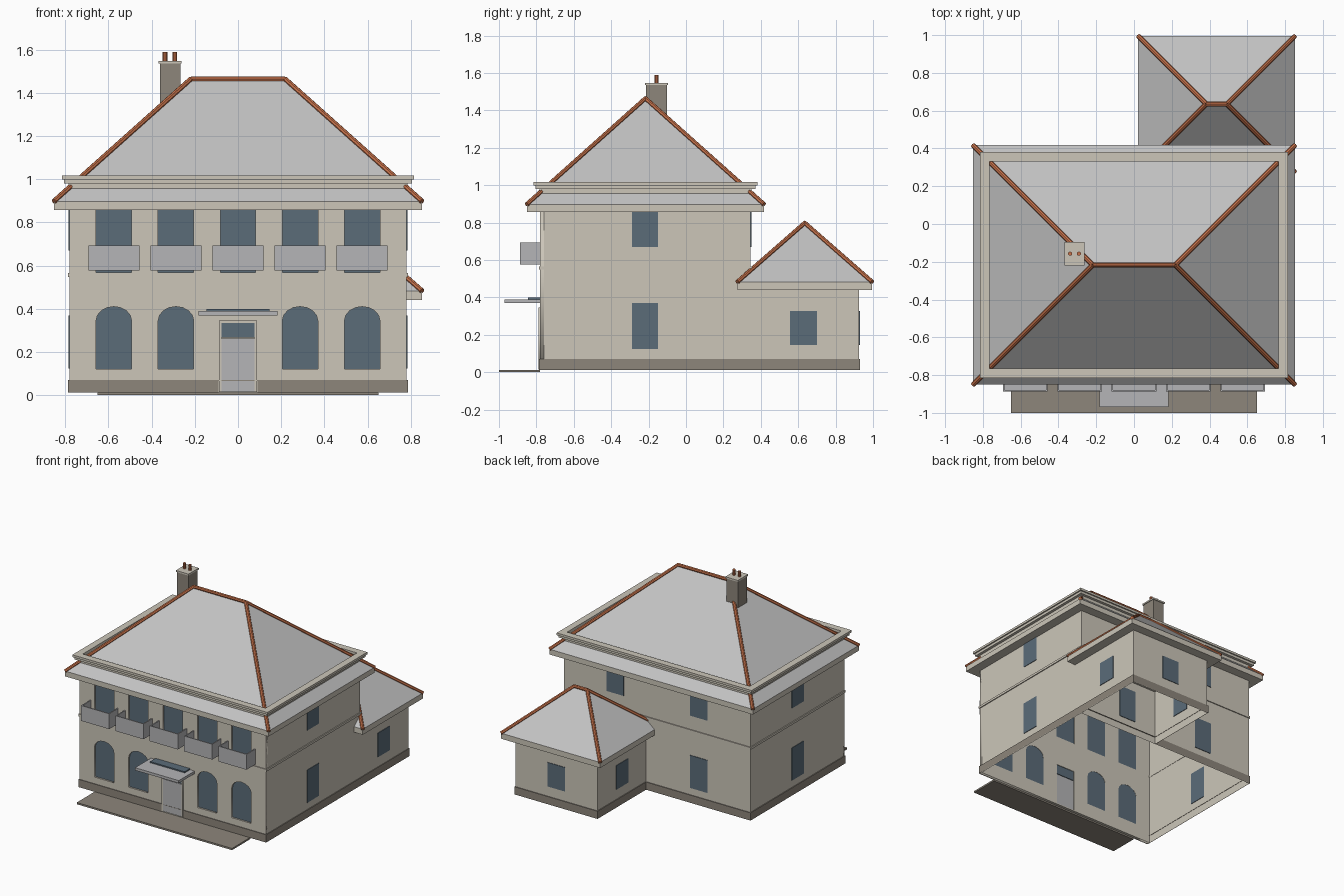
import bpy, bmesh, math
from mathutils import Vector

if "Cube" in bpy.data.objects:
    bpy.data.objects.remove(bpy.data.objects["Cube"])


def material(name, r, g, b):
    m = bpy.data.materials.new(name)
    m.diffuse_color = [((c / 255 + 0.055) / 1.055) ** 2.4 for c in (r, g, b)] + [1]
    m.use_nodes = True
    m.node_tree.nodes["Principled BSDF"].inputs["Base Color"].default_value = m.diffuse_color
    return m


CREAM = material("cream_render", 204, 198, 185)
STONE = material("brown_stone", 141, 134, 123)
SLATE = material("grey_slate", 195, 195, 195)
METAL = material("grey_paint", 181, 181, 183)
GLASS = material("blue_glass", 91, 108, 121)
CLAY = material("terracotta", 197, 113, 74)

CY = -0.217           # main house centre in y
BACK = 0.345          # back wall of the main house
AX, AY = 0.437, 0.635  # annex centre


def add(name, bm, mat):
    me = bpy.data.meshes.new(name)
    bmesh.ops.recalc_face_normals(bm, faces=bm.faces)
    bm.to_mesh(me)
    bm.free()
    me.materials.append(mat)
    ob = bpy.data.objects.new(name, me)
    bpy.context.collection.objects.link(ob)
    return ob


def put_box(bm, x0, x1, y0, y1, z0, z1):
    vs = bmesh.ops.create_cube(bm, size=1)["verts"]
    for v in vs:
        v.co = Vector((x1 if v.co.x > 0 else x0, y1 if v.co.y > 0 else y0,
                       z1 if v.co.z > 0 else z0))


def box(name, mat, *dims):
    bm = bmesh.new()
    put_box(bm, *dims)
    return add(name, bm, mat)


def strip(name, mat, path, z0, z1):
    """Vertical sheet along a plan path."""
    bm = bmesh.new()
    lo = [bm.verts.new((x, y, z0)) for x, y in path]
    hi = [bm.verts.new((x, y, z1)) for x, y in path]
    for i in range(len(path) - 1):
        bm.faces.new((lo[i], lo[i + 1], hi[i + 1], hi[i]))
    return add(name, bm, mat)


def ring(name, mat, cx, cy, hx, hy, t, z0, z1):
    """Rectangular frame lying flat, wall thickness t."""
    bm = bmesh.new()
    rows = []
    for a, b, z in ((hx, hy, z0), (hx, hy, z1), (hx - t, hy - t, z1), (hx - t, hy - t, z0)):
        rows.append([bm.verts.new((cx + sx * a, cy + sy * b, z))
                     for sx, sy in ((-1, -1), (1, -1), (1, 1), (-1, 1))])
    for r in range(4):
        p, q = rows[r], rows[(r + 1) % 4]
        for i in range(4):
            j = (i + 1) % 4
            bm.faces.new((p[i], p[j], q[j], q[i]))
    return add(name, bm, mat)


def rod(bm, a, b, r, sides=8):
    a, b = Vector(a), Vector(b)
    d = b - a
    mat = d.to_track_quat('Z', 'Y').to_matrix().to_4x4()
    mat.translation = (a + b) / 2
    bmesh.ops.create_cone(bm, cap_ends=True, segments=sides, radius1=r, radius2=r,
                          depth=d.length, matrix=mat)


def hip_roof(name, cx, cy, hx, hy, z0, z1, top):
    """Fascia box, hipped slopes and clay hip and ridge tiles."""
    box(name + "_fascia", CREAM, cx - hx, cx + hx, cy - hy, cy + hy, z0, z1)
    rx = hx - hy
    bm = bmesh.new()
    c = [(cx + sx * hx, cy + sy * hy, z1) for sx, sy in ((-1, -1), (1, -1), (1, 1), (-1, 1))]
    r = [(cx - rx, cy, top), (cx + rx, cy, top)]
    v = [bm.verts.new(p) for p in c + r]
    for f in ((0, 1, 5, 4), (1, 2, 5), (2, 3, 4, 5), (3, 0, 4), (3, 2, 1, 0)):
        bm.faces.new([v[i] for i in f])
    add(name + "_slopes", bm, SLATE)
    bm = bmesh.new()
    for i, k in ((0, 0), (3, 0), (1, 1), (2, 1)):
        rod(bm, c[i], r[k], 0.013)
    rod(bm, r[0], r[1], 0.013)
    add(name + "_ridge_tiles", bm, CLAY)


def rect(x, w, z0, z1):
    return [(x - w, z0), (x + w, z0), (x + w, z1), (x - w, z1)]


def arch(x, w, z0, zs, z1, n=8):
    return [(x - w, z0), (x + w, z0)] + [
        (x + w * math.cos(math.pi * i / n), zs + (z1 - zs) * math.sin(math.pi * i / n))
        for i in range(n + 1)]


def sheet(name, mat, outlines, y, thick):
    """Filled upright outline in the xz plane, later outlines are holes."""
    cu = bpy.data.curves.new(name, 'CURVE')
    cu.dimensions, cu.fill_mode, cu.extrude = '2D', 'BOTH', thick / 2
    for pts in outlines:
        s = cu.splines.new('POLY')
        s.points.add(len(pts) - 1)
        for p, (x, z) in zip(s.points, pts):
            p.co = (x, z, 0, 1)
        s.use_cyclic_u = True
    tmp = bpy.data.objects.new(name + "_curve", cu)
    bpy.context.collection.objects.link(tmp)
    dg = bpy.context.evaluated_depsgraph_get()
    me = bpy.data.meshes.new_from_object(tmp.evaluated_get(dg))
    bpy.data.objects.remove(tmp)
    me.materials.clear()
    me.materials.append(mat)
    ob = bpy.data.objects.new(name, me)
    ob.rotation_euler.x = math.pi / 2
    ob.location.y = y
    bpy.context.collection.objects.link(ob)


# Front wall with openings and glass set back in them
BAYS = [-0.575, -0.2875, 0, 0.2875, 0.575]
arches = [arch(x, 0.082, 0.12, 0.345, 0.41) for x in BAYS if x]
uppers = [rect(x, 0.082, 0.567, 0.88) for x in BAYS]
sheet("front_wall", CREAM, [rect(0, 0.78, 0.012, 0.89)] + arches + uppers
      + [rect(0, 0.08, 0.02, 0.338)], -0.77, 0.02)
for i, o in enumerate(arches + uppers):
    sheet(f"front_window_{i}", GLASS, [o], -0.765, 0.006)

# Side and back walls, annex walls
X0, X1, AB = AX - 0.342, 0.78, 0.925
strip("main_walls", CREAM, [(-0.78, -0.78), (-0.78, BACK), (0.78, BACK), (0.78, -0.78)], 0.012, 0.89)
strip("annex_walls", CREAM, [(X0, BACK), (X0, AB), (X1, AB), (X1, BACK)], 0.012, 0.46)

# Stone plinth, broken at the door, and the string course
e = 0.006
strip("plinth", STONE, [(-0.09, -0.78), (-0.09, -0.78 - e), (-0.78 - e, -0.78 - e), (-0.78 - e, BACK + e),
                        (X0 - e, BACK + e), (X0 - e, AB + e), (X1 + e, AB + e),
                        (X1 + e, -0.78 - e), (0.09, -0.78 - e), (0.09, -0.78)], 0.012, 0.07)
ring("plinth_top", STONE, 0, CY, 0.786, 0.568, 0.008, 0.066, 0.07)
ring("annex_plinth_top", STONE, AX, AY, 0.348, 0.296, 0.008, 0.066, 0.07)
ring("string_course", CREAM, 0, CY, 0.787, 0.569, 0.009, 0.548, 0.565)

# Plain windows on the sides, back and annex
T = 0.004
for z0, z1, n in ((0.123, 0.37, "lower"), (0.67, 0.88, "upper")):
    for s, side in ((-1, "left"), (1, "right")):
        box(f"{side}_{n}_window", GLASS, s * 0.78 - T, s * 0.78 + T, -0.29, -0.15, z0, z1)
        box(f"back_{side}_{n}_window", GLASS, s * 0.35 - 0.073, s * 0.35 + 0.073,
            BACK - T, BACK + T, z0, z1)
for x, side in ((X0, "left"), (X1, "right")):
    box(f"annex_{side}_window", GLASS, x - T, x + T, 0.557, 0.7, 0.145, 0.327)
box("annex_back_window", GLASS, AX - 0.073, AX + 0.073, AB - T, AB + T, 0.145, 0.327)

# Door, frame, canopy and front paving
sheet("door_frame", CREAM, [rect(0, 0.088, 0.015, 0.345), rect(0, 0.077, 0.018, 0.335)], -0.781, 0.014)
box("door", METAL, -0.08, 0.08, -0.784, -0.765, 0.015, 0.262)
box("door_transom_window", GLASS, -0.08, 0.08, -0.782, -0.765, 0.266, 0.338)
box("canopy", METAL, -0.183, 0.183, -0.97, -0.78, 0.37, 0.39)
box("canopy_glass", GLASS, -0.145, 0.145, -0.845, -0.78, 0.39, 0.399)
box("front_paving", STONE, -0.65, 0.65, -1.0, -0.78, 0, 0.013)

# Open-topped balconies
for i, x in enumerate(BAYS):
    bm = bmesh.new()
    w, t = 0.118, 0.008
    put_box(bm, x - w, x + w, -0.888, -0.78, 0.577, 0.587)
    put_box(bm, x - w, x + w, -0.888, -0.888 + t, 0.587, 0.693)
    for s in (-1, 1):
        a, b = sorted((x + s * w, x + s * (w - t)))
        put_box(bm, a, b, -0.888 + t, -0.78, 0.587, 0.693)
    add(f"balcony_{i}", bm, METAL)

# Roofs
hip_roof("main_roof", 0, CY, 0.852, 0.634, 0.857, 0.897, 1.463)
hip_roof("annex_roof", AX, AY, 0.415, 0.36, 0.44, 0.482, 0.797)

# Stepped parapet around the main roof
for n, out, z0, z1 in (("base", 0.785, 0.93, 0.98), ("step", 0.806, 0.98, 0.999),
                       ("cap", 0.816, 0.999, 1.016)):
    ring("parapet_" + n, CREAM, 0, CY, out, out - 0.218, out - 0.765, z0, z1)

# Chimney with two pots
box("chimney", STONE, -0.362, -0.266, -0.213, -0.102, 1.2, 1.535)
box("chimney_cap", CREAM, -0.367, -0.261, -0.219, -0.096, 1.535, 1.547)
bm = bmesh.new()
for x in (-0.338, -0.292):
    rod(bm, (x, -0.157, 1.545), (x, -0.157, 1.588), 0.011, 10)
add("chimney_pots", bm, CLAY)
